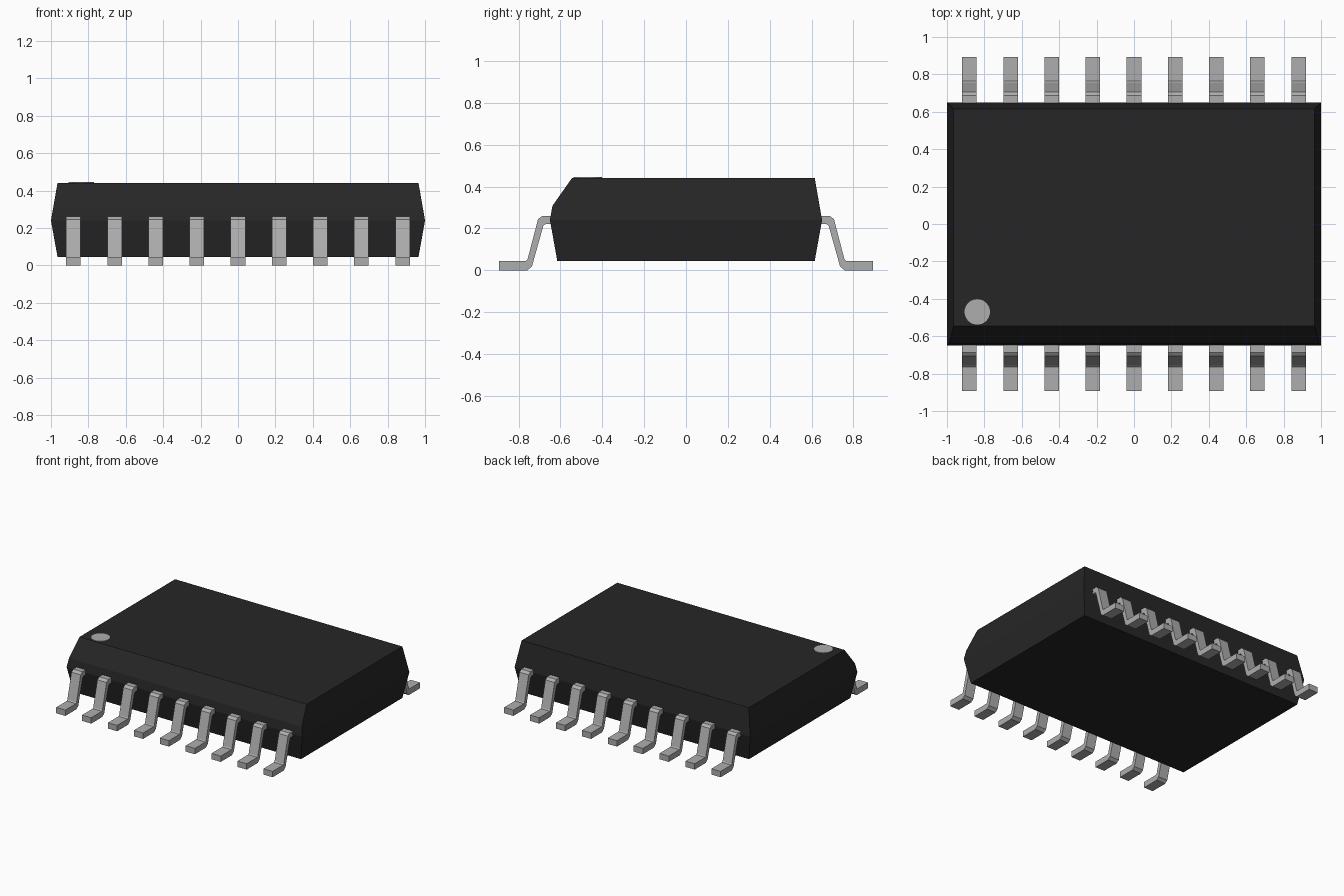
import bpy, bmesh, math
from mathutils import Vector

cube = bpy.data.objects.get("Cube")
if cube:
    bpy.data.objects.remove(cube, do_unlink=True)


def material(name, rgb, rough):
    m = bpy.data.materials.new(name)
    m.use_nodes = True
    m.diffuse_color = (*rgb, 1)
    bsdf = next(n for n in m.node_tree.nodes if n.type == 'BSDF_PRINCIPLED')
    bsdf.inputs["Base Color"].default_value = (*rgb, 1)
    bsdf.inputs["Roughness"].default_value = rough
    return m


BLACK = material("black_plastic", (0.0195, 0.0195, 0.0195), 0.6)
GREY = material("grey_metal", (0.42, 0.42, 0.42), 0.5)


def finish(name, bm, mat):
    bmesh.ops.recalc_face_normals(bm, faces=bm.faces[:])
    me = bpy.data.meshes.new(name)
    bm.to_mesh(me)
    bm.free()
    me.materials.append(mat)
    ob = bpy.data.objects.new(name, me)
    bpy.context.collection.objects.link(ob)
    return ob


# Package body: three rectangular rings, widest at the lead line
bm = bmesh.new()
rings = []
for hx, hy, z in [(0.965, 0.615, 0.045), (1.0, 0.65, 0.24), (0.965, 0.615, 0.44)]:
    rings.append([bm.verts.new((sx * hx, sy * hy, z))
                  for sx, sy in [(-1, -1), (1, -1), (1, 1), (-1, 1)]])
bm.faces.new(rings[0])
bm.faces.new(rings[-1])
for a, b in zip(rings, rings[1:]):
    for i in range(4):
        j = (i + 1) % 4
        bm.faces.new((a[i], a[j], b[j], b[i]))

# Chamfer along the upper front edge, marking the first-lead side
cut = bmesh.ops.bisect_plane(
    bm, geom=bm.verts[:] + bm.edges[:] + bm.faces[:], dist=1e-5,
    plane_co=(0, -0.545, 0.44), plane_no=Vector((0, -0.135, 0.095)).normalized(),
    clear_outer=True)
rim = [e for e in cut["geom_cut"] if isinstance(e, bmesh.types.BMEdge)]
bmesh.ops.contextual_create(bm, geom=rim)
finish("package_body", bm, BLACK)

# Gull-wing lead profile (outward distance, height)
PROFILE = [(0.63, 0.26), (0.686, 0.26), (0.707, 0.244), (0.757, 0.052),
           (0.764, 0.045), (0.893, 0.045), (0.893, 0), (0.758, 0),
           (0.736, 0.018), (0.682, 0.211), (0.672, 0.22), (0.63, 0.22)]
WIDTH, PITCH, COUNT = 0.078, 0.22, 9


def lead(name, x, side):
    bm = bmesh.new()
    face = bm.faces.new([bm.verts.new((x - WIDTH / 2, side * d, z)) for d, z in PROFILE])
    ext = bmesh.ops.extrude_face_region(bm, geom=[face])
    verts = [v for v in ext["geom"] if isinstance(v, bmesh.types.BMVert)]
    bmesh.ops.translate(bm, verts=verts, vec=(WIDTH, 0, 0))
    # Extrusion may leave the starting cap or remove it: close any open rim
    bmesh.ops.holes_fill(bm, edges=[e for e in bm.edges if e.is_boundary], sides=0)
    finish(name, bm, GREY)


# Nine leads on each long side
for side, label in [(-1, "front"), (1, "back")]:
    for i in range(COUNT):
        lead(f"{label}_lead_{i + 1}", (i - (COUNT - 1) / 2) * PITCH, side)

# Round marker beside the first lead
bm = bmesh.new()
bmesh.ops.create_cone(bm, cap_ends=True, segments=40, radius1=0.068, radius2=0.068, depth=0.008)
bmesh.ops.translate(bm, verts=bm.verts[:], vec=(-0.838, -0.47, 0.441))
finish("marker_dot", bm, GREY)
